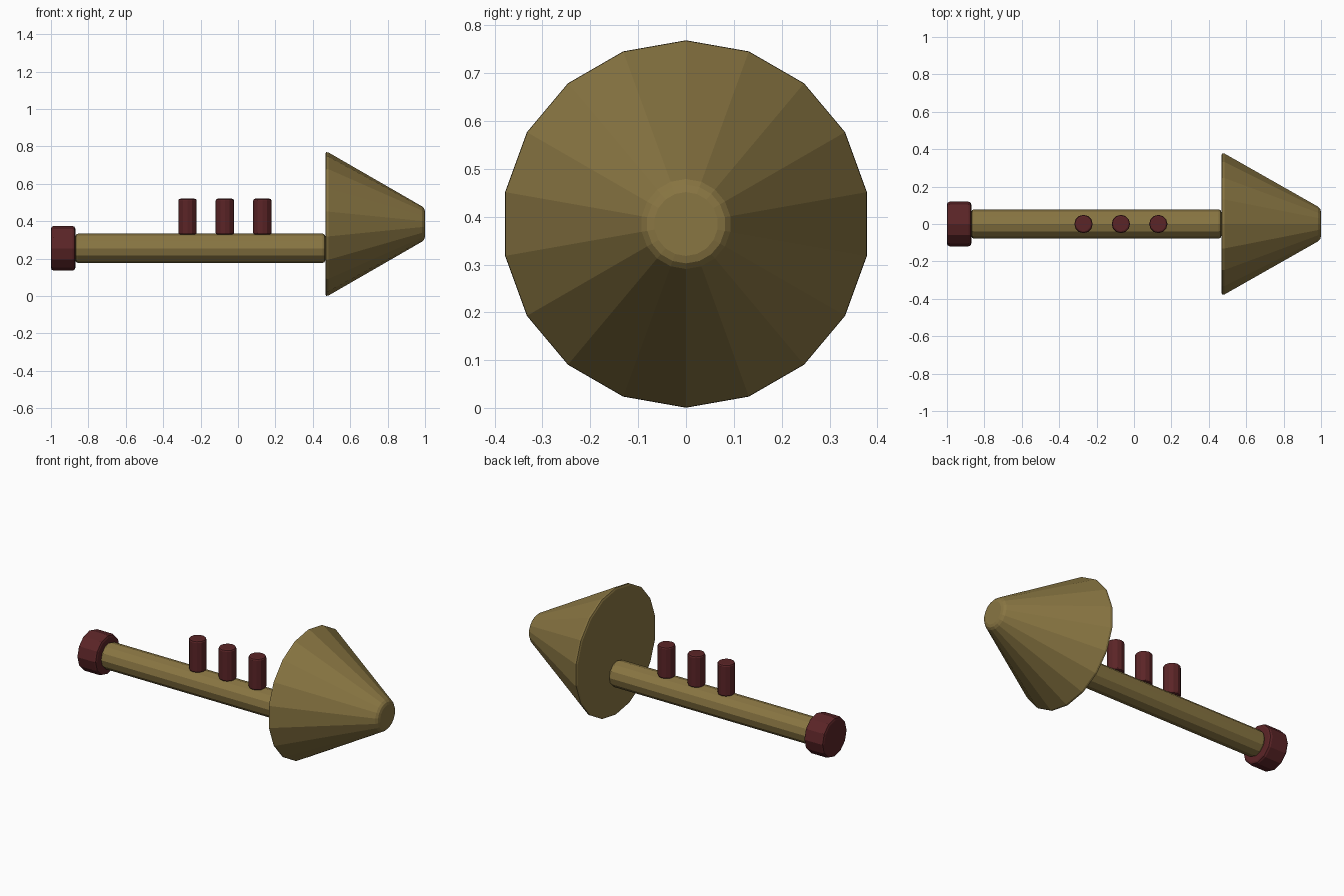
import bpy
import math
from mathutils import Matrix

if "Cube" in bpy.data.objects:
    bpy.data.objects.remove(bpy.data.objects["Cube"], do_unlink=True)


def make_material(name, color):
    mat = bpy.data.materials.new(name)
    mat.use_nodes = True
    mat.diffuse_color = color
    mat.node_tree.nodes["Principled BSDF"].inputs["Base Color"].default_value = color
    return mat


brass = make_material("brass", (0.25, 0.18, 0.055, 1))
maroon = make_material("maroon", (0.105, 0.018, 0.02, 1))


def tapered(name, start, axis, length, r1, r2, sides, bevel, mat, spin=0.0):
    """Faceted cylinder or cone along an axis, with softened rims."""
    bpy.ops.mesh.primitive_cone_add(vertices=sides, radius1=r1, radius2=r2, depth=length)
    obj = bpy.context.object
    obj.name = name
    obj.data.transform(Matrix.Translation((0, 0, length / 2)) @ Matrix.Rotation(spin, 4, "Z"))
    if axis == "X":
        obj.data.transform(Matrix.Rotation(math.pi / 2, 4, "Y"))
    obj.location = start
    obj.data.materials.append(mat)
    mod = obj.modifiers.new("rim_bevel", "BEVEL")
    mod.width = bevel
    mod.segments = 2
    mod.limit_method = "ANGLE"
    mod.angle_limit = math.radians(45)
    return obj


# Long tube and mouthpiece
tapered("tube", (-0.87, 0, 0.255), "X", 1.337, 0.078, 0.078, 12, 0.014, brass)
tapered("mouthpiece", (-1, 0, 0.255), "X", 0.13, 0.119, 0.119, 12, 0.014, maroon)

# Flared bell, wide side toward the tube
tapered("bell", (0.467, 0, 0.385), "X", 0.533, 0.392, 0.085, 18, 0.018, brass, math.pi / 2)

# Three valve buttons
for i in range(3):
    tapered(f"valve_{i + 1}", (-0.27 + 0.2 * i, 0, 0.328), "Z", 0.192,
            0.049, 0.049, 12, 0.01, maroon)
